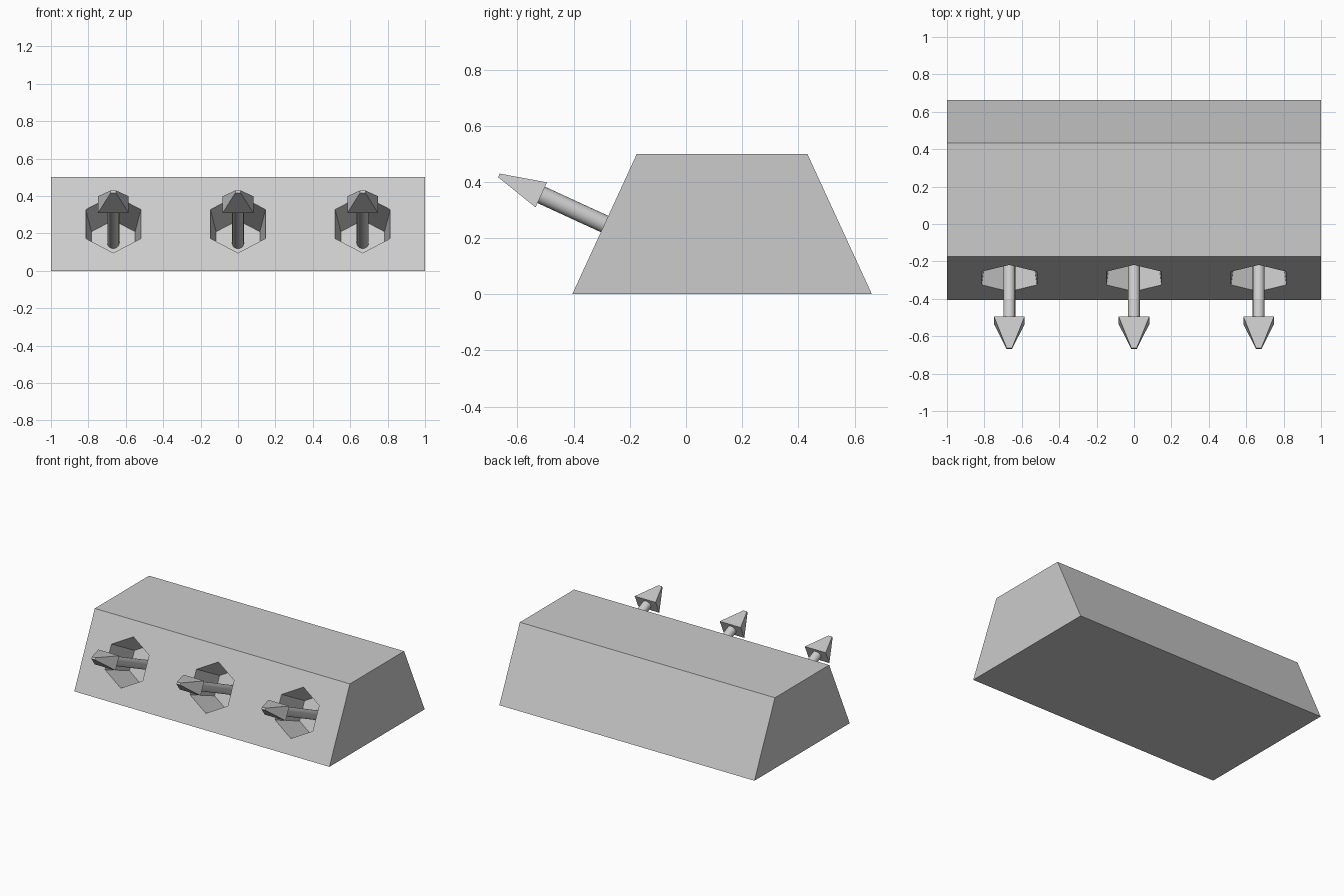
import bpy, bmesh, math
from mathutils import Matrix, Vector

if "Cube" in bpy.data.objects:
    bpy.data.objects.remove(bpy.data.objects["Cube"])

# Local frame on the sloped front: X along the block, Y up the slope, Z outward
up = Vector((0, 0.23, 0.5)).normalized()
out = Vector((0, -up.z, up.y))
CENTRE_Y, CENTRE_Z = -0.29, 0.25


def frame(x):
    m = Matrix((Vector((1, 0, 0)), up, out)).transposed().to_4x4()
    m.translation = (x, CENTRE_Y, CENTRE_Z)
    return m


def loft(name, rings, matrix=None, smooth=False):
    """Closed solid joining two rings of 3D points."""
    bm = bmesh.new()
    a, b = [[bm.verts.new(p) for p in ring] for ring in rings]
    n = len(a)
    for i in range(n):
        j = (i + 1) % n
        bm.faces.new((a[i], a[j], b[j], b[i]))
    bm.faces.new(a[::-1])
    bm.faces.new(b)
    if matrix:
        bm.transform(matrix)
    bmesh.ops.recalc_face_normals(bm, faces=bm.faces)
    me = bpy.data.meshes.new(name)
    bm.to_mesh(me)
    bm.free()
    ob = bpy.data.objects.new(name, me)
    bpy.context.collection.objects.link(ob)
    if smooth:
        bpy.ops.object.select_all(action='DESELECT')
        ob.select_set(True)
        bpy.context.view_layer.objects.active = ob
        bpy.ops.object.shade_smooth_by_angle(angle=math.radians(40))
    return ob


def polygon(r, n, z):
    return [(r * math.sin(2 * math.pi * i / n), r * math.cos(2 * math.pi * i / n), z)
            for i in range(n)]


def rect(w, h, z):
    return [(-w, -h, z), (w, -h, z), (w, h, z), (-w, h, z)]


# Trapezoid block
profile = [(-0.405, 0), (0.662, 0), (0.432, 0.5), (-0.175, 0.5)]
block = loft("block", [[(x, y, z) for y, z in profile] for x in (-1, 1)])

DEPTH = 0.245
for i, x in enumerate((-2 / 3, 0, 2 / 3)):
    m = frame(x)
    # Tapered hexagonal pocket cut into the slope
    cutter = loft(f"pocket_cutter_{i}",
                  [polygon(0.135, 6, -DEPTH), polygon(0.173, 6, 0.02)], m)
    cutter.hide_render = True
    cutter.hide_set(True)
    cut = block.modifiers.new("pocket", 'BOOLEAN')
    cut.operation = 'DIFFERENCE'
    cut.solver = 'EXACT'
    cut.object = cutter
    # Round shaft rising from the pocket floor
    loft(f"bolt_shaft_{i}", [polygon(0.032, 16, -DEPTH - 0.01), polygon(0.032, 16, 0.255)],
         m, smooth=True)
    # Four-sided pointed head
    loft(f"bolt_head_{i}", [rect(0.082, 0.049, 0.248), rect(0.014, 0.007, 0.414)], m)
